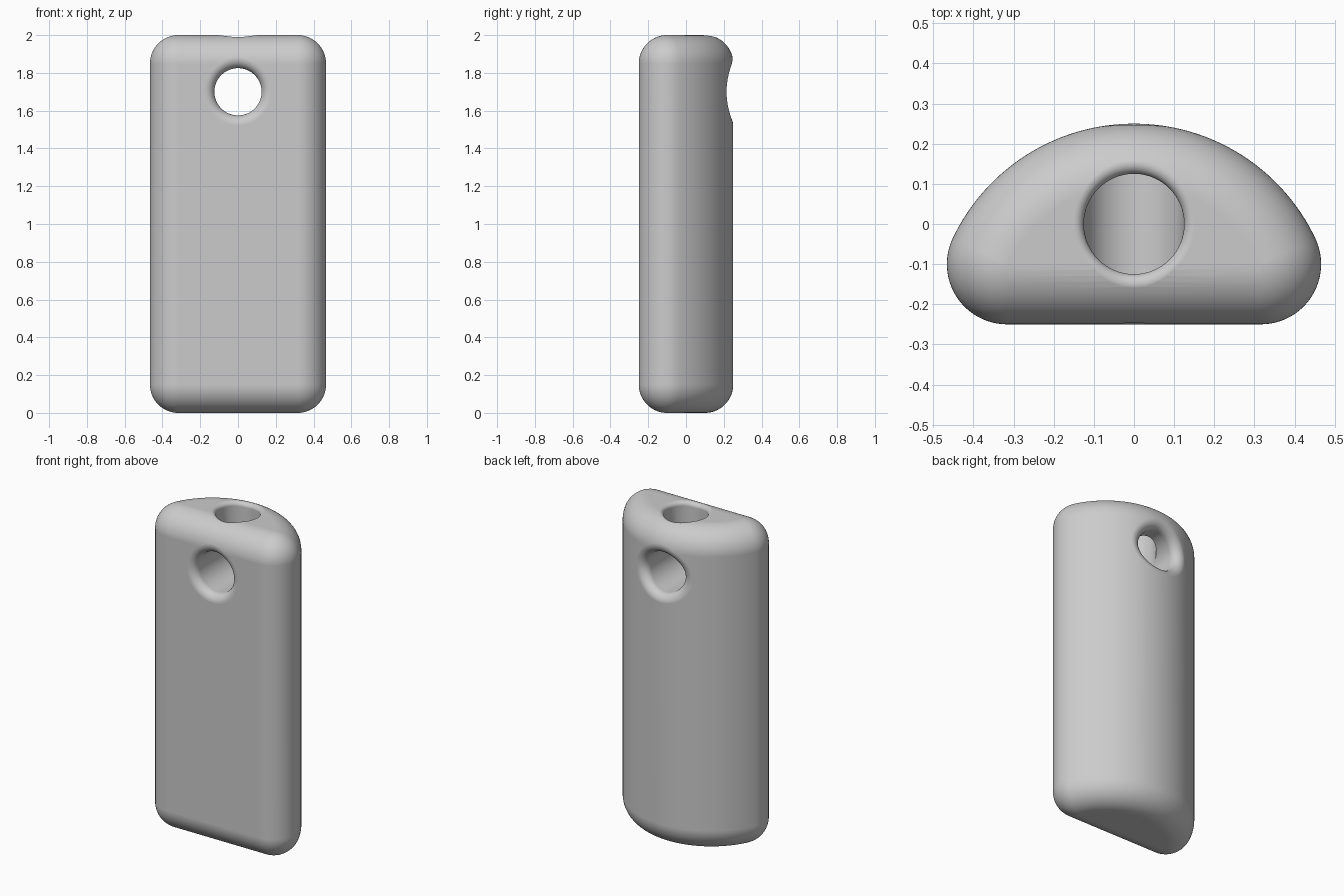
import bpy, bmesh, math
from mathutils import Vector

cube = bpy.data.objects.get("Cube")
if cube:
    bpy.data.objects.remove(cube, do_unlink=True)

ROUND = 0.15           # edge rounding of the body
CORE_R = 0.35          # half-disc core radius, before rounding
DISC_Y, FLAT_Y = -0.25, -0.10
CORE_X = math.sqrt(CORE_R ** 2 - (FLAT_Y - DISC_Y) ** 2)
Z_LOW, Z_HIGH = ROUND, 2 - ROUND
HOLE_R, HOLE_Z = 0.125, 1.70
SEG = 96


def make_object(name, bm):
    bmesh.ops.remove_doubles(bm, verts=bm.verts, dist=1e-5)
    bmesh.ops.recalc_face_normals(bm, faces=bm.faces)
    mesh = bpy.data.meshes.new(name)
    bm.to_mesh(mesh)
    bm.free()
    obj = bpy.data.objects.new(name, mesh)
    bpy.context.collection.objects.link(obj)
    return obj


def loft(name, rings, start=None, end=None):
    """Skin closed rings; close the ends with a fan to a point or a flat cap."""
    bm = bmesh.new()
    rows = [[bm.verts.new(p) for p in ring] for ring in rings]
    n = len(rows[0])
    for a, b in zip(rows, rows[1:]):
        for i in range(n):
            j = (i + 1) % n
            bm.faces.new((a[i], a[j], b[j], b[i]))
    for row, tip in ((rows[0], start), (rows[-1], end)):
        if tip is None:
            bm.faces.new(row)
        else:
            t = bm.verts.new(tip)
            for i in range(n):
                bm.faces.new((row[i], row[(i + 1) % n], t))
    return make_object(name, bm)


def nearest_core(p):
    """Closest point of the half-disc core."""
    x, y, z = p.x, p.y - DISC_Y, min(max(p.z, Z_LOW), Z_HIGH)
    length = math.hypot(x, y)
    k = min(1, CORE_R / length) if length else 1
    if y * k >= FLAT_Y - DISC_Y:
        return Vector((x * k, y * k + DISC_Y, z))
    return Vector((min(max(x, -CORE_X), CORE_X), FLAT_Y, z))


def rim_rings(center, axis, u, v, r):
    """Rounded hole rim, rolled between the bore and the body surface."""
    steps = 10
    rings = [[] for _ in range(steps + 2)]
    for i in range(SEG):
        t = math.tau * i / SEG
        radial = u * math.cos(t) + v * math.sin(t)
        base = center + radial * (HOLE_R + r)
        low, high = 0.0, 1.0
        for _ in range(40):
            mid = (low + high) / 2
            p = base + axis * mid
            if (p - nearest_core(p)).length < ROUND - r:
                low = mid
            else:
                high = mid
        ball = base + axis * low
        normal = (ball - nearest_core(ball)).normalized()
        for s in range(steps + 1):
            rings[s].append(ball + (-radial).slerp(normal, s / steps) * r)
        rings[-1].append(ball + normal * (r + 0.1))
    return rings


# Body: half-round section with all edges rounded
side = math.asin((FLAT_Y - DISC_Y) / CORE_R)
section = []
for s in range(25):
    a = -math.pi / 2 + (side + math.pi / 2) * s / 24
    section.append((CORE_X, FLAT_Y, a))
for s in range(1, 80):
    a = side + (math.pi - 2 * side) * s / 80
    section.append((CORE_R * math.cos(a), DISC_Y + CORE_R * math.sin(a), a))
section += [(-x, y, math.pi - a) for x, y, a in reversed(section[:25])]

body_rings = []
for z, first in ((Z_LOW, -90), (Z_HIGH, 0)):
    for s in range(17):
        lat = math.radians(first + 90 * s / 16)
        out = ROUND * math.cos(lat)
        body_rings.append([(x + out * math.cos(a), y + out * math.sin(a),
                            z + ROUND * math.sin(lat)) for x, y, a in section])
body = loft("pendant_body", body_rings)

# Cutters: front-to-back bore and the top bore that meets it
X, Y, Z = Vector((1, 0, 0)), Vector((0, 1, 0)), Vector((0, 0, 1))
middle = Z * HOLE_Z
front = rim_rings(middle, -Y, X, Z, 0.05)
back = rim_rings(middle, Y, X, Z, 0.05)
through = loft("through_bore", front[::-1] + back, middle - Y * 0.7, middle + Y * 0.7)

top = rim_rings(middle, Z, X, Y, 0.025)
floor = [Vector((p.x, p.y, HOLE_Z + 0.005)) for p in top[0]]
down = loft("top_bore", [floor] + top, None, Z * 2.4)

bpy.ops.object.select_all(action='DESELECT')
bpy.context.view_layer.objects.active = body
body.select_set(True)
for cutter in (through, down):
    cutter.hide_render = True
    mod = body.modifiers.new("bore", 'BOOLEAN')
    mod.operation = 'DIFFERENCE'
    mod.solver = 'EXACT'
    mod.object = cutter
    bpy.ops.object.modifier_apply(modifier=mod.name)
    bpy.data.objects.remove(cutter, do_unlink=True)

# Smooth shading, crisp only where the bores meet
bpy.ops.object.shade_smooth_by_angle(angle=math.radians(30))
weighted = body.modifiers.new("even_normals", 'WEIGHTED_NORMAL')
weighted.keep_sharp = True

# Plain grey
grey = bpy.data.materials.new("plain_grey")
grey.use_nodes = True
color = (0.6, 0.6, 0.6, 1)
grey.diffuse_color = color
grey.node_tree.nodes["Principled BSDF"].inputs["Base Color"].default_value = color
body.data.materials.clear()
body.data.materials.append(grey)
